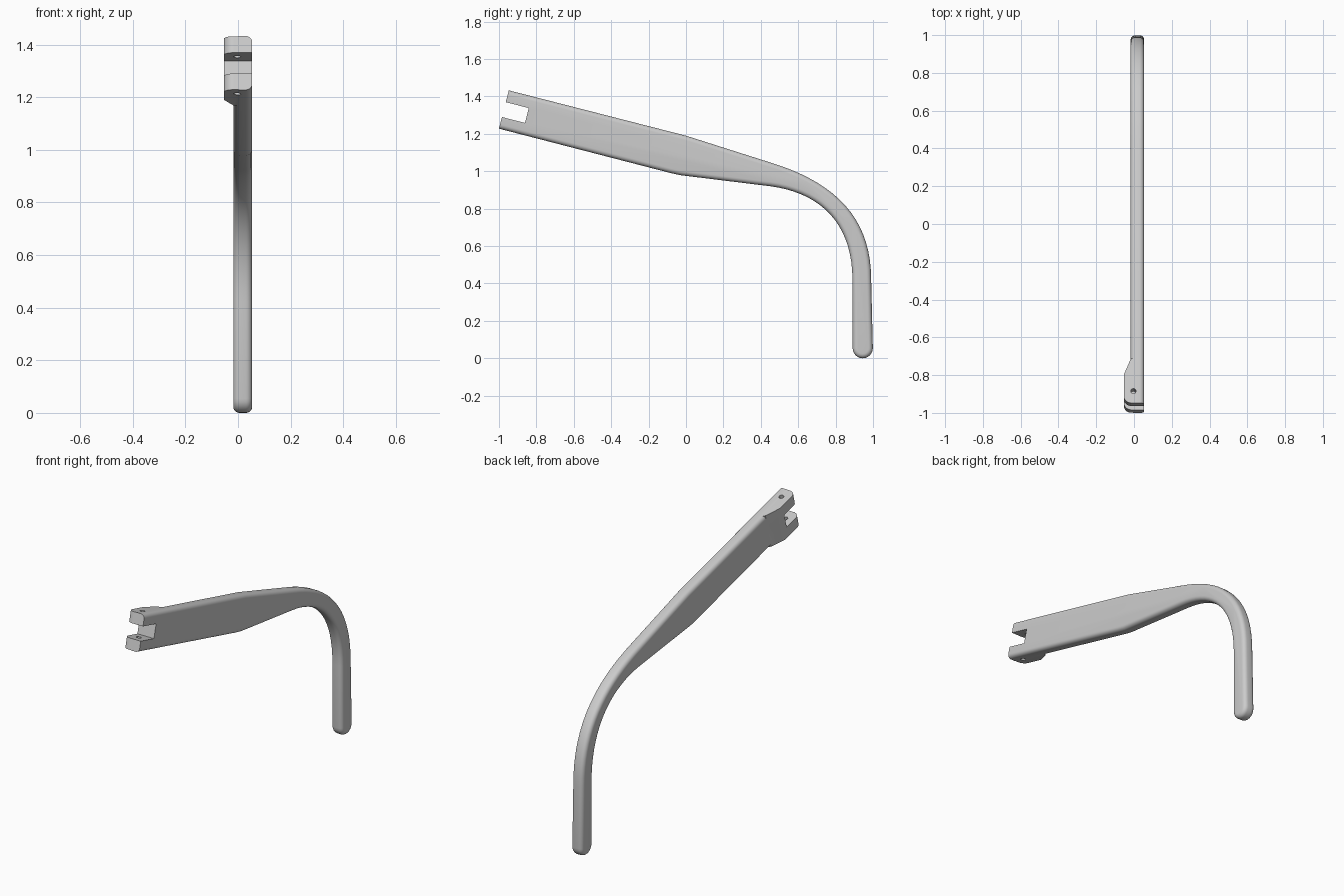
import bpy, bmesh, math
from mathutils import Vector, Matrix

cube = bpy.data.objects.get("Cube")
if cube:
    bpy.data.objects.remove(cube, do_unlink=True)

mat = bpy.data.materials.new("light grey")
mat.use_nodes = True
grey = (0.6, 0.6, 0.6, 1)
mat.diffuse_color = grey
mat.node_tree.nodes["Principled BSDF"].inputs["Base Color"].default_value = grey

INNER, OUTER, LUG = -0.018, 0.054, -0.054
HEIGHT = 0.211
# Hinge frame: x across, y along the arm, z across its height
tilt = math.radians(-14.4)
hinge = Matrix.Translation((0, -1, 1.228)) @ Matrix.Rotation(tilt, 4, 'X')


def bezier(a, b, c, d, n=18):
    a, b, c, d = map(Vector, (a, b, c, d))
    return [a*(1-t)**3 + 3*b*t*(1-t)**2 + 3*c*t*t*(1-t) + d*t**3
            for t in (i / n for i in range(n + 1))]


def prism(name, points, direction, matrix=Matrix(), bevel=0.0):
    """Extrude a flat outline and optionally round its two rims."""
    bm = bmesh.new()
    face = bm.faces.new([bm.verts.new(p) for p in points])
    ext = bmesh.ops.extrude_face_region(bm, geom=[face])
    top = [v for v in ext["geom"] if isinstance(v, bmesh.types.BMVert)]
    bmesh.ops.translate(bm, vec=direction, verts=top)
    bmesh.ops.recalc_face_normals(bm, faces=bm.faces)
    if bevel:
        d = Vector(direction).normalized()
        rim = [e for e in bm.edges
               if abs((e.verts[0].co - e.verts[1].co).normalized().dot(d)) < 0.5]
        bmesh.ops.bevel(bm, geom=rim, offset=bevel, segments=5, profile=0.5,
                        affect='EDGES', clamp_overlap=False)
    bm.transform(matrix)
    mesh = bpy.data.meshes.new(name)
    bm.to_mesh(mesh)
    bm.free()
    obj = bpy.data.objects.new(name, mesh)
    bpy.context.collection.objects.link(obj)
    mesh.materials.append(mat)
    return obj


def block(name, x0, x1, y0, y1, z0, z1):
    pts = [(x0, y0, z0), (x1, y0, z0), (x1, y1, z0), (x0, y1, z0)]
    return prism(name, pts, (0, 0, z1 - z0), hinge)


def combine(target, tool, operation):
    tool.hide_render = True
    mod = target.modifiers.new(operation, 'BOOLEAN')
    mod.operation, mod.object, mod.solver = operation, tool, 'EXACT'
    bpy.context.view_layer.objects.active = target
    bpy.ops.object.modifier_apply(modifier=mod.name)
    bpy.data.objects.remove(tool, do_unlink=True)


# Arm: side outline that overshoots the hinge end, bends down and ends round
start_low = hinge @ Vector((0, -0.15, 0))
start_high = hinge @ Vector((0, -0.15, HEIGHT))
outline = [start_high.yz, Vector((0, 1.19))]
outline += bezier((0.45, 1.047), (0.80, 0.94), (0.99, 0.75), (0.99, 0.42))
r = 0.054
for i in range(13):
    a = -math.pi * i / 12
    outline.append(Vector((0.945 + r * math.cos(a), r + r * math.sin(a))))
outline += bezier((0.89, 0.42), (0.89, 0.72), (0.72, 0.885), (0.45, 0.92))
outline += [Vector((-0.03, 0.979)), Vector((-0.08, 0.99)), start_low.yz]
arm = prism("temple_arm", [(INNER, p.x, p.y) for p in outline],
            (OUTER - INNER, 0, 0), bevel=0.024)

# Trim the hinge end square
combine(arm, block("trim", -0.2, 0.2, -0.4, 0, -0.2, 0.5), 'DIFFERENCE')

# Hinge lug: plan outline with a rounded front corner and a sloped back
eps, rad = 0.0008, 0.038
plan = [(0.02, eps)]
for i in range(9):
    a = math.pi / 2 * i / 8
    plan.append((LUG + rad - rad * math.sin(a), eps + rad - rad * math.cos(a)))
plan += [(LUG, 0.155), (INNER, 0.24), (0.02, 0.26)]
lug = prism("hinge_lug", [(x, y, eps) for x, y in plan],
            (0, 0, HEIGHT - 2 * eps), hinge)
combine(arm, lug, 'UNION')

# Fork slot and pin hole
combine(arm, block("slot", -0.2, 0.2, -0.1, 0.127, 0.064, 0.146), 'DIFFERENCE')
circle = [(-0.003 + 0.014 * math.cos(math.tau * i / 20),
           0.065 + 0.014 * math.sin(math.tau * i / 20), -0.1) for i in range(20)]
combine(arm, prism("pin_hole", circle, (0, 0, 0.5), hinge), 'DIFFERENCE')

bpy.ops.object.select_all(action='DESELECT')
arm.select_set(True)
bpy.context.view_layer.objects.active = arm
bpy.ops.object.shade_smooth_by_angle(angle=math.radians(30))
